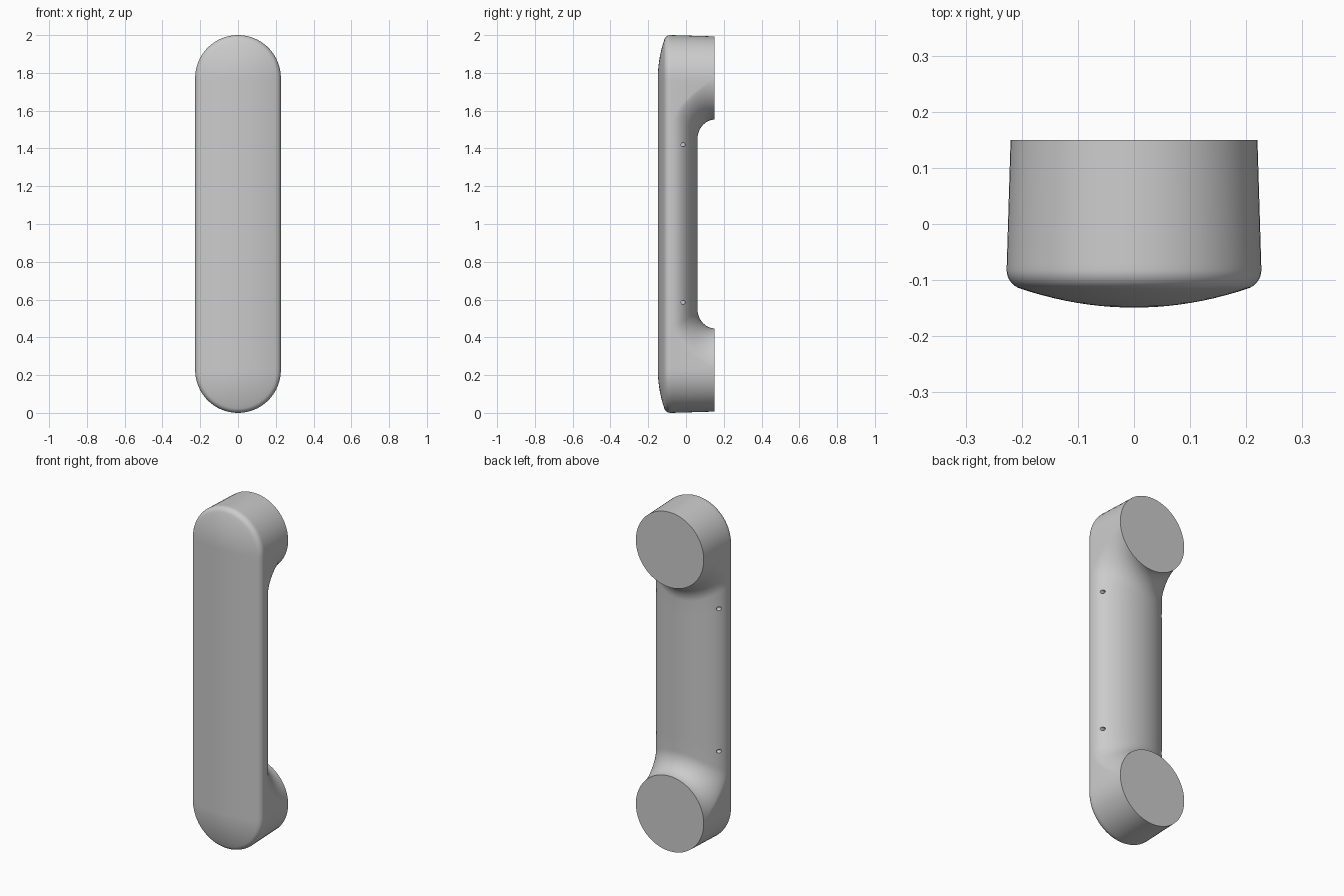
import bpy, bmesh
from math import sin, cos, pi, sqrt, radians

if "Cube" in bpy.data.objects:
    bpy.data.objects.remove(bpy.data.objects["Cube"])

grey = bpy.data.materials.new("plain grey")
grey.use_nodes = True
grey.diffuse_color = (0.6, 0.6, 0.6, 1)
grey.node_tree.nodes["Principled BSDF"].inputs["Base Color"].default_value = (0.6, 0.6, 0.6, 1)

R, ZC = 0.227, 0.227            # outline radius and lower pad centre height
BACK, GRIP, BULGE = 0.15, 0.06, 0.13
EDGE = GRIP - BULGE             # where the oval grip meets the side wall
FILLET = 0.105
RIM = 0.035                     # radius of the rounded front rim
ARC, COLS, STEPS, MID = 32, 40, 14, 10


def wall(y):
    """Half width of the slightly tapered side wall at depth y."""
    return R - 0.007 * (y + 0.08) / 0.23


def column(u):
    """Points (x, y, z) of the back surface from the lower to the upper pad."""
    grip = EDGE + BULGE * sqrt(max(0, 1 - u * u))
    half = []
    for i in range(STEPS + 1):
        s = 1 - cos(i / STEPS * pi / 2)
        y = grip + (BACK - grip) * (1 - sqrt(max(0, 1 - (1 - s) ** 2)))
        z = ZC + sqrt(max(0, (wall(y) + s * FILLET) ** 2 - (u * wall(y)) ** 2))
        half.append((u * wall(y), y, z))
    x, y, z = half[-1]
    middle = [(x, y, z + (1 - z) * 2 * i / MID) for i in range(1, MID)]
    return half + middle + [(p[0], p[1], 2 - p[2]) for p in reversed(half)]


side = column(1)


def outline(r, y, follow=False):
    """Stadium loop; the last one follows the edge of the back surface."""
    pts = [(wall(p[1]), p[1], p[2]) if follow else (r, y, p[2]) for p in side]
    pts += [(r * cos(pi * i / ARC), y, 2 - ZC + r * sin(pi * i / ARC)) for i in range(1, ARC)]
    # the opposite half is the same loop turned half way round
    return pts + [(-p[0], p[1], 2 - p[2]) for p in pts]


bm = bmesh.new()


def loop(pts):
    return [bm.verts.new(p) for p in pts]


def bridge(a, b, closed):
    n = len(a)
    for i in range(n if closed else n - 1):
        j = (i + 1) % n
        bm.faces.new((a[i], a[j], b[j], b[i]))


# Domed front, tangent rounded rim and tapered wall
dome_r, dome_rise = 0.203, 0.034
profile = [(dome_r * i / 10, -0.149 + dome_rise * (i / 10) ** 2) for i in range(11)]
rim_y = profile[-1][1] + RIM * cos(radians(18.5))
for i in range(1, 9):
    t = radians(18.5 + 71.5 * i / 8)
    profile.append((R - RIM + RIM * sin(t), rim_y - RIM * cos(t)))
profile.append((wall(EDGE), EDGE))
rings = [loop(outline(r, y)) for r, y in profile]
rings.append(loop(outline(wall(BACK), BACK, True)))
for a, b in zip(rings, rings[1:]):
    bridge(a, b, True)

# Oval grip back with fillets sweeping into both pads
columns = [loop(column(sin(pi / 2 * (2 * i / COLS - 1)))) for i in range(COLS + 1)]
for a, b in zip(columns, columns[1:]):
    bridge(a, b, False)

# Flat round pads
n = len(side)
top_arc = rings[-1][n - 1:n + ARC]
low_arc = rings[-1][2 * n + ARC - 2:] + [rings[-1][0]]
bm.faces.new(top_arc + [c[-1] for c in columns[1:-1]])
bm.faces.new(low_arc + [c[0] for c in reversed(columns[1:-1])])

bmesh.ops.remove_doubles(bm, verts=bm.verts, dist=0.0001)
bmesh.ops.dissolve_degenerate(bm, edges=bm.edges, dist=0.00005)
bmesh.ops.recalc_face_normals(bm, faces=bm.faces)
mesh = bpy.data.meshes.new("handset_body")
bm.to_mesh(mesh)
bm.free()
mesh.materials.append(grey)
body = bpy.data.objects.new("handset_body", mesh)
bpy.context.collection.objects.link(body)

# Pinholes on both sides of the grip
for x in (-0.21, 0.21):
    for z in (0.585, 1.42):
        bpy.ops.mesh.primitive_cylinder_add(vertices=16, radius=0.011, depth=0.05,
                                            location=(x, -0.015, z), rotation=(0, pi / 2, 0))
        cutter = bpy.context.object
        cutter.name = "pinhole_cutter"
        cutter.data.materials.append(grey)
        cut = body.modifiers.new("pinhole", 'BOOLEAN')
        cut.operation, cut.solver, cut.object = 'DIFFERENCE', 'EXACT', cutter
        bpy.context.view_layer.objects.active = body
        bpy.ops.object.modifier_apply(modifier=cut.name)
        bpy.data.objects.remove(cutter)

bpy.ops.object.select_all(action='DESELECT')
body.select_set(True)
bpy.context.view_layer.objects.active = body
bpy.ops.object.shade_smooth_by_angle(angle=radians(40))
